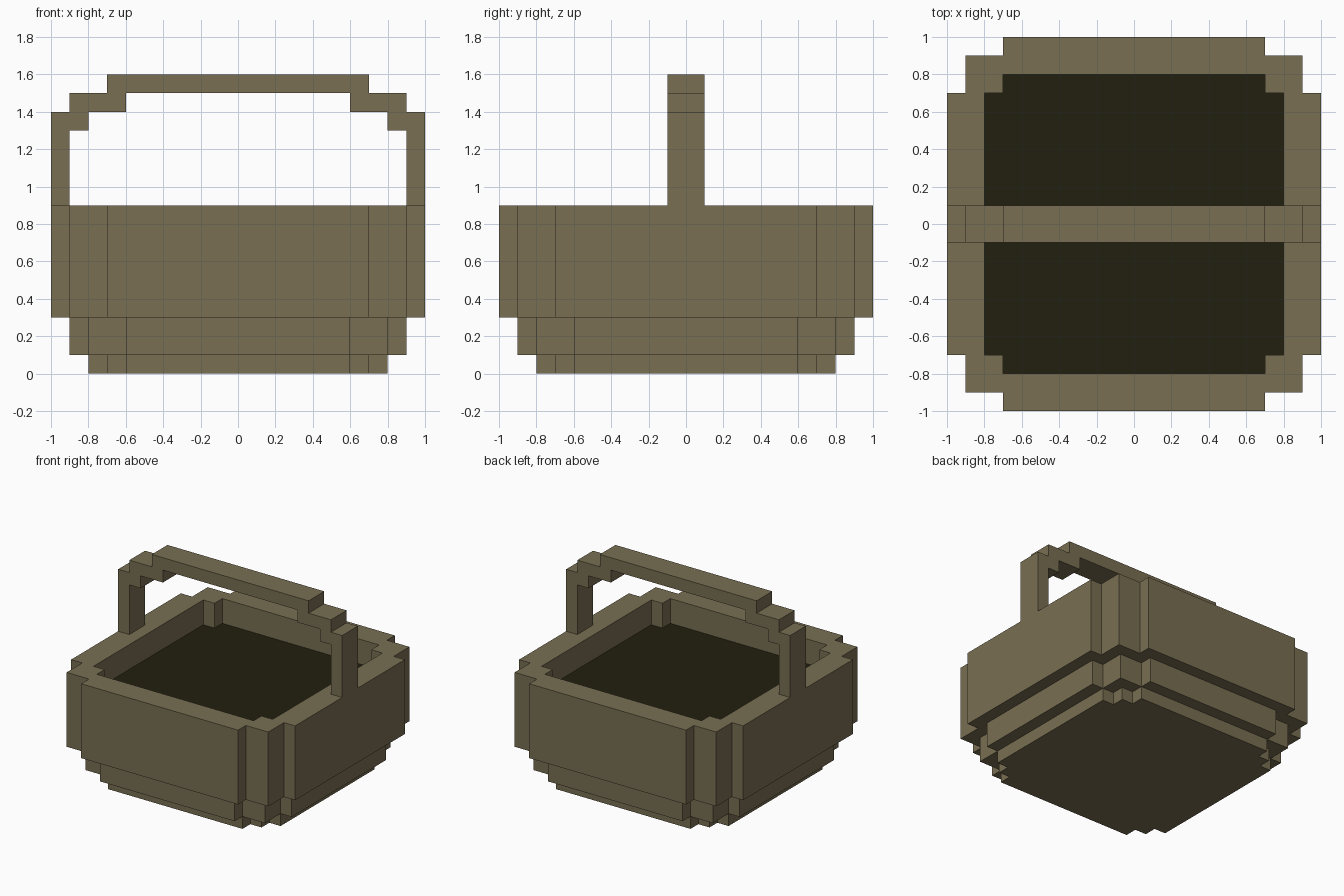
import bpy
import bmesh
from mathutils import Matrix, Vector

cube = bpy.data.objects.get("Cube")
if cube:
    bpy.data.objects.remove(cube, do_unlink=True)


def make_material(name, rgb):
    mat = bpy.data.materials.new(name)
    mat.use_nodes = True
    mat.diffuse_color = (*rgb, 1)
    mat.node_tree.nodes["Principled BSDF"].inputs["Base Color"].default_value = (*rgb, 1)
    return mat


wicker = make_material("wicker_brown", (0.188, 0.156, 0.084))
dark = make_material("dark_lining", (0.016, 0.0144, 0.0044))


def stepped_outline(corner):
    """Mirror one stepped corner into all four quadrants, as a closed loop."""
    back = corner[::-1]
    return (corner + [(-x, y) for x, y in back]
            + [(-x, -y) for x, y in corner] + [(x, -y) for x, y in back])


def prism(name, loops, low, high, mat, turn=None):
    """Fill the outline (further loops are holes) and extrude it along z."""
    bm = bmesh.new()
    edges = []
    for loop in loops:
        verts = [bm.verts.new((x, y, low)) for x, y in loop]
        edges += [bm.edges.new((a, b)) for a, b in zip(verts, verts[1:] + verts[:1])]
    bmesh.ops.triangle_fill(bm, use_beauty=True, edges=edges, normal=Vector((0, 0, 1)))
    result = bmesh.ops.extrude_face_region(bm, geom=bm.faces[:], use_keep_orig=True)
    top = [g for g in result["geom"] if isinstance(g, bmesh.types.BMVert)]
    bmesh.ops.translate(bm, verts=top, vec=(0, 0, high - low))
    if turn:
        bmesh.ops.transform(bm, matrix=turn, verts=bm.verts)
    bmesh.ops.recalc_face_normals(bm, faces=bm.faces)
    mesh = bpy.data.meshes.new(name)
    bm.to_mesh(mesh)
    bm.free()
    mesh.materials.append(mat)
    obj = bpy.data.objects.new(name, mesh)
    bpy.context.collection.objects.link(obj)
    return obj


def tier_corner(size, first, second):
    """Two-step corner: size is the half width, the steps are cut in from it."""
    a, b, c = size, size - 0.1, size - first
    d = size - second
    return [(a, c), (b, c), (b, d), (d, b), (c, b), (c, a)] if b != d else \
           [(a, c), (b, c), (b, b), (c, b), (c, a)]


# Basket body: base, middle tier and hollow upper wall
base = stepped_outline(tier_corner(0.8, 0.2, 0.1))
middle = stepped_outline(tier_corner(0.9, 0.3, 0.1))
wall = stepped_outline(tier_corner(1.0, 0.3, 0.1))
opening = stepped_outline([(0.8, 0.7), (0.7, 0.7), (0.7, 0.8)])
prism("basket_base", [base], 0, 0.1, wicker)
prism("basket_middle", [middle], 0.1, 0.3, wicker)
prism("basket_wall", [wall, opening], 0.3, 0.9, wicker)

# Dark floor inside the opening
prism("basket_floor", [opening], 0.65, 0.7, dark)

# Stepped handle arching from side to side
outer = [(1, 0.9), (1, 1.4), (0.9, 1.4), (0.9, 1.5), (0.7, 1.5), (0.7, 1.6)]
inner = [(0.6, 1.5), (0.6, 1.4), (0.8, 1.4), (0.8, 1.3), (0.9, 1.3), (0.9, 0.9)]
arch = outer + [(-x, z) for x, z in outer[::-1]]
arch += [(-x, z) for x, z in inner[::-1]] + inner
prism("handle", [arch], -0.1, 0.1, wicker, Matrix.Rotation(1.5707963, 4, "X"))
